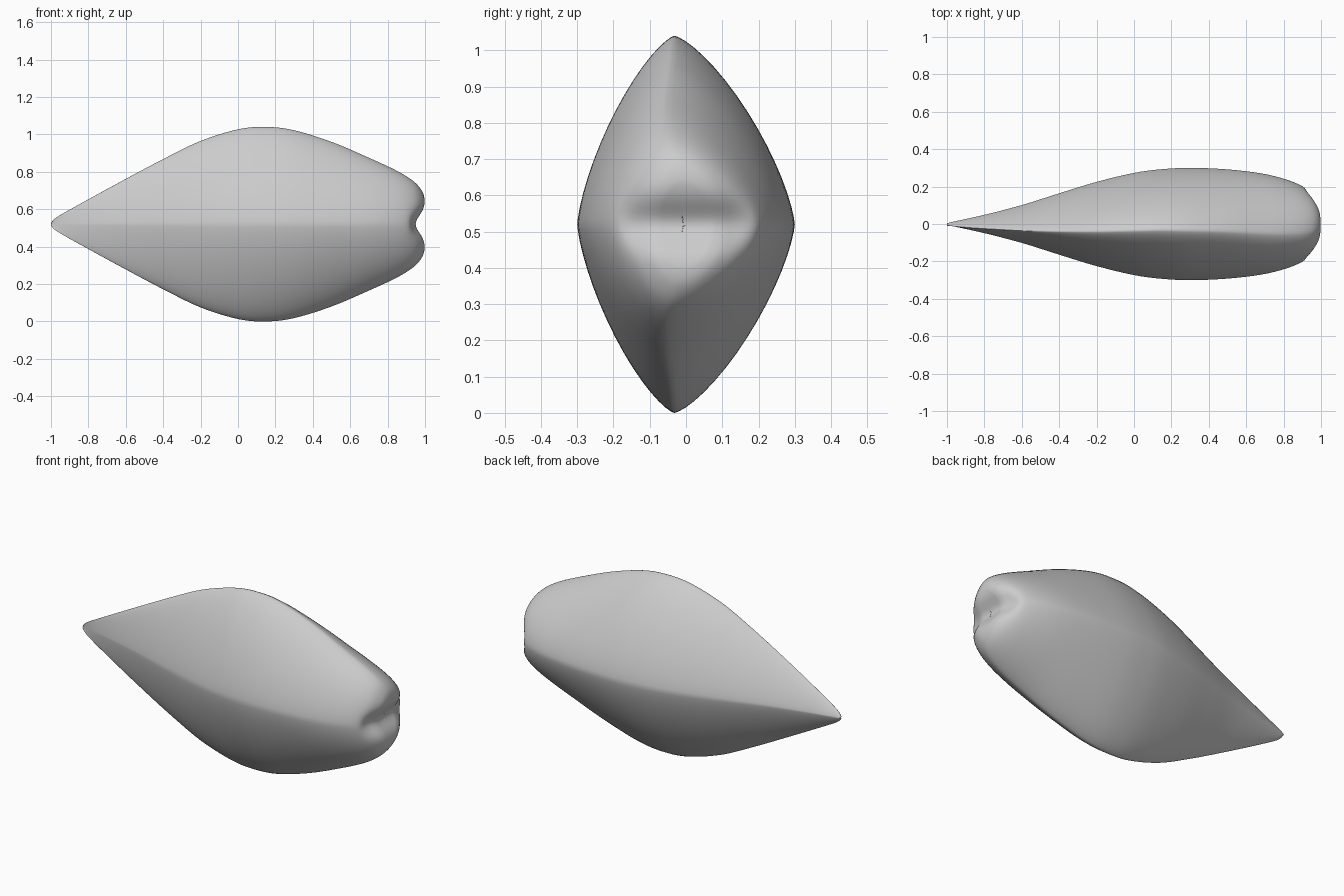
import bpy
import bmesh
from math import cos, sin, pi, exp, copysign

cube = bpy.data.objects.get("Cube")
if cube:
    bpy.data.objects.remove(cube, do_unlink=True)

MID = 0.52
SIDES = 64
STEPS = 6

# Stations along the seed: x, half height, half width, ridge y, roundness
stations = [
    (-1.0, 0.004, 0.004, -0.01, 1.6),
    (-0.985, 0.025, 0.008, -0.01, 1.5),
    (-0.94, 0.055, 0.018, -0.015, 1.3),
    (-0.8, 0.133, 0.049, -0.025, 1.3),
    (-0.6, 0.242, 0.101, -0.035, 1.3),
    (-0.4, 0.348, 0.164, -0.04, 1.33),
    (-0.2, 0.445, 0.225, -0.04, 1.35),
    (0.0, 0.507, 0.273, -0.035, 1.36),
    (0.15, 0.52, 0.293, -0.032, 1.38),
    (0.3, 0.502, 0.3, -0.035, 1.4),
    (0.5, 0.44, 0.292, -0.04, 1.42),
    (0.7, 0.355, 0.267, -0.05, 1.5),
    (0.85, 0.285, 0.225, -0.05, 1.6),
    (0.94, 0.228, 0.175, -0.04, 1.75),
    (0.985, 0.175, 0.12, -0.02, 1.9),
    (1.0, 0.12, 0.075, -0.01, 2.0),
    (1.0, 0.06, 0.035, -0.01, 2.0),
    (1.0, 0.005, 0.003, -0.01, 2.0),
]


def spline(a, b, c, d, t):
    """Point between b and c on a smooth curve."""
    return 0.5 * (2 * b + (c - a) * t + (2 * a - 5 * b + 4 * c - d) * t * t
                  + (3 * b - a - 3 * c + d) * t ** 3)


def ring(bm, x, h, w, ridge, n):
    """Rounded diamond section, with the notch pressed into the blunt end."""
    verts = []
    for i in range(SIDES):
        a = 2 * pi * i / SIDES
        c = copysign(abs(cos(a)) ** (2 / n), cos(a))
        s = copysign(abs(sin(a)) ** (2 / n), sin(a))
        y = ridge + c * (w - ridge if c > 0 else w + ridge)
        z = s * h
        t = min(1, max(0, (x - 0.9) / 0.1))
        notch = 0.05 * t * t * (3 - 2 * t) * exp(-(z / 0.065) ** 2)
        verts.append(bm.verts.new((min(x, 1.0) - notch, y, MID + z)))
    return verts


# Seed body: loft through the stations
bm = bmesh.new()
rings = []
last = len(stations) - 1
for k in range(last):
    keys = [stations[min(max(k + o, 0), last)] for o in (-1, 0, 1, 2)]
    for j in range(STEPS):
        rings.append(ring(bm, *(spline(*v, j / STEPS) for v in zip(*keys))))
rings.append(ring(bm, *stations[-1]))
for r, q in zip(rings, rings[1:]):
    for i in range(SIDES):
        j = (i + 1) % SIDES
        bm.faces.new((r[i], r[j], q[j], q[i]))
bm.faces.new(rings[0])
bm.faces.new(rings[-1])
bmesh.ops.recalc_face_normals(bm, faces=bm.faces)
for f in bm.faces:
    f.smooth = True
mesh = bpy.data.meshes.new("seed_body")
bm.to_mesh(mesh)
bm.free()
seed = bpy.data.objects.new("seed_body", mesh)
bpy.context.collection.objects.link(seed)

# Plain light grey
grey = bpy.data.materials.new("light_grey")
grey.use_nodes = True
colour = (0.6, 0.6, 0.6, 1)
grey.diffuse_color = colour
grey.node_tree.nodes["Principled BSDF"].inputs["Base Color"].default_value = colour
mesh.materials.append(grey)
